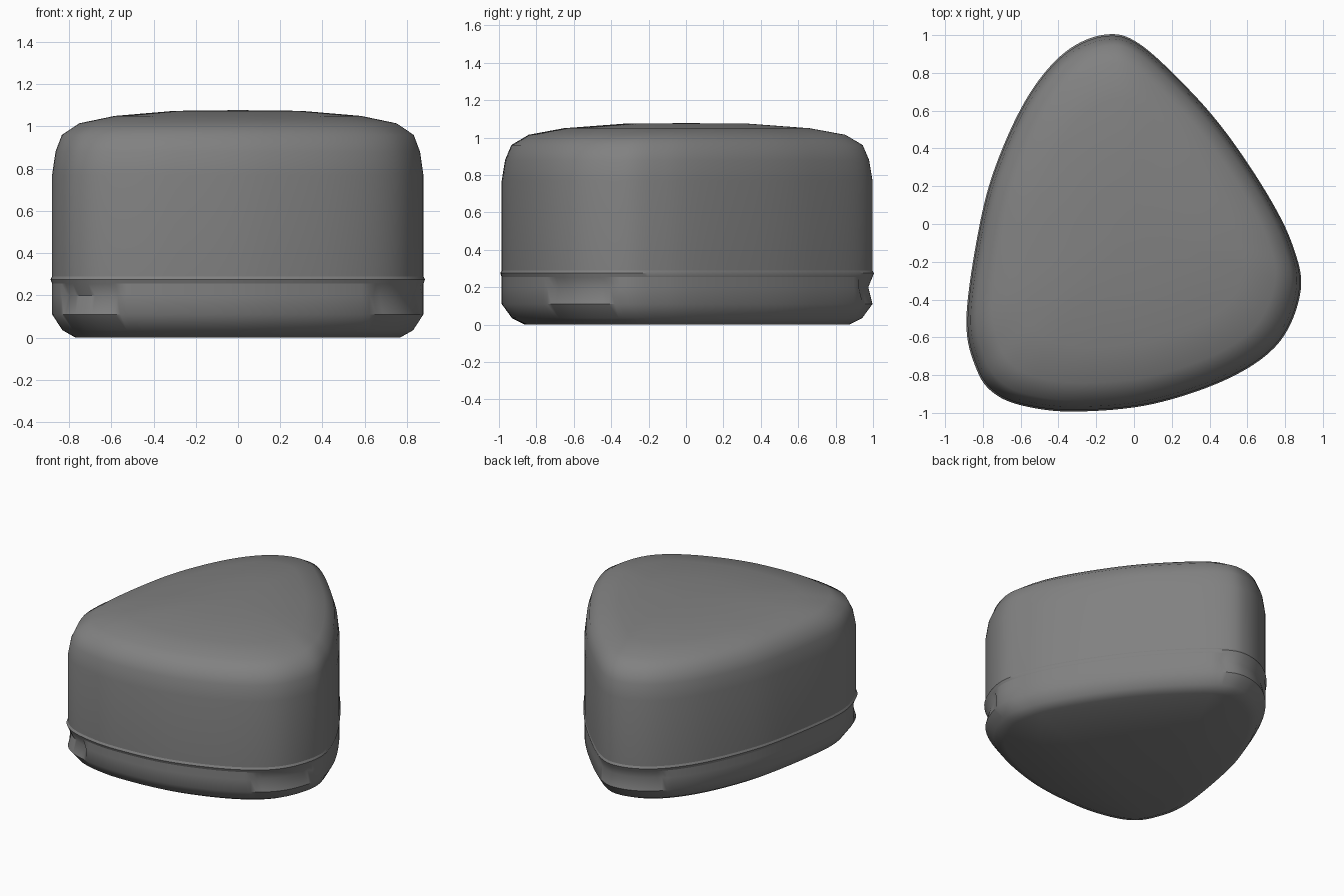
import bpy, bmesh, math
from mathutils import Vector

if "Cube" in bpy.data.objects:
    bpy.data.objects.remove(bpy.data.objects["Cube"])

# Outline control points, counter-clockwise seen from above
CTRL = [(-0.15, 1.0), (0.03, 0.95), (0.3, 0.70), (0.51, 0.45), (0.72, 0.13),
        (0.84, -0.12), (0.88, -0.35), (0.77, -0.62), (0.51, -0.81), (0.1, -0.95),
        (-0.3, -0.99), (-0.56, -0.965), (-0.73, -0.90), (-0.83, -0.77), (-0.885, -0.5),
        (-0.81, 0.02), (-0.71, 0.36), (-0.55, 0.69), (-0.36, 0.91)]
STEPS = 8


def outline():
    """Closed Catmull-Rom curve through the control points."""
    p = [Vector(c) for c in CTRL]
    n = len(p)
    pts = []
    for i in range(n):
        a, b, c, d = p[i - 1], p[i], p[(i + 1) % n], p[(i + 2) % n]
        for k in range(STEPS):
            t = k / STEPS
            pts.append(0.5 * (2 * b + (c - a) * t + (2 * a - 5 * b + 4 * c - d) * t * t
                              + (3 * b - a - 3 * c + d) * t ** 3))
    return pts


OUT = outline()


def in_notch(p):
    """Finger notches at the three corners."""
    return ((p.y > 0.80 and -0.43 < p.x < 0.05)
            or (p.x > 0.65 and -0.73 < p.y < -0.39)
            or (-0.84 < p.x < -0.57 and p.y < -0.76))


def loft(name, profile, mat, notch=(), cap_bottom=False, cap_top=False):
    """Stack scaled copies of the outline along z and skin them."""
    bm = bmesh.new()
    rings = []
    for j, (s, z) in enumerate(profile):
        ring = []
        for p in OUT:
            f = s - (0.022 if j in notch and in_notch(p) else 0)
            ring.append(bm.verts.new((p.x * f, p.y * f, z)))
        rings.append(ring)
    n = len(OUT)
    for lo, hi in zip(rings, rings[1:]):
        for i in range(n):
            k = (i + 1) % n
            bm.faces.new((lo[i], lo[k], hi[k], hi[i]))
    if cap_bottom:
        bm.faces.new(rings[0][::-1])
    if cap_top:
        bm.faces.new(rings[-1])
    me = bpy.data.meshes.new(name)
    bm.to_mesh(me)
    bm.free()
    me.materials.append(mat)
    ob = bpy.data.objects.new(name, me)
    bpy.context.collection.objects.link(ob)
    bpy.ops.object.select_all(action='DESELECT')
    ob.select_set(True)
    bpy.context.view_layer.objects.active = ob
    bpy.ops.object.shade_smooth_by_angle(angle=math.radians(40))
    return ob


grey = bpy.data.materials.new("mid grey")
grey.diffuse_color = (0.22, 0.22, 0.22, 1)
grey.use_nodes = True
grey.node_tree.nodes["Principled BSDF"].inputs["Base Color"].default_value = grey.diffuse_color

# Base with chamfered bottom edge and corner notches
loft("base", [(0.87, 0), (0.94, 0.035), (0.995, 0.11), (0.995, 0.20), (0.995, 0.255)],
     grey, notch=(3,), cap_bottom=True)
# Thin raised seam between base and cover
loft("seam_ridge", [(0.995, 0.255), (1.003, 0.275), (0.995, 0.29)], grey)
# Domed cover
loft("cover", [(0.995, 0.29), (0.995, 0.77), (0.977, 0.88), (0.943, 0.96),
               (0.85, 1.015), (0.66, 1.05), (0.34, 1.074), (0.04, 1.077)],
     grey, cap_top=True)
